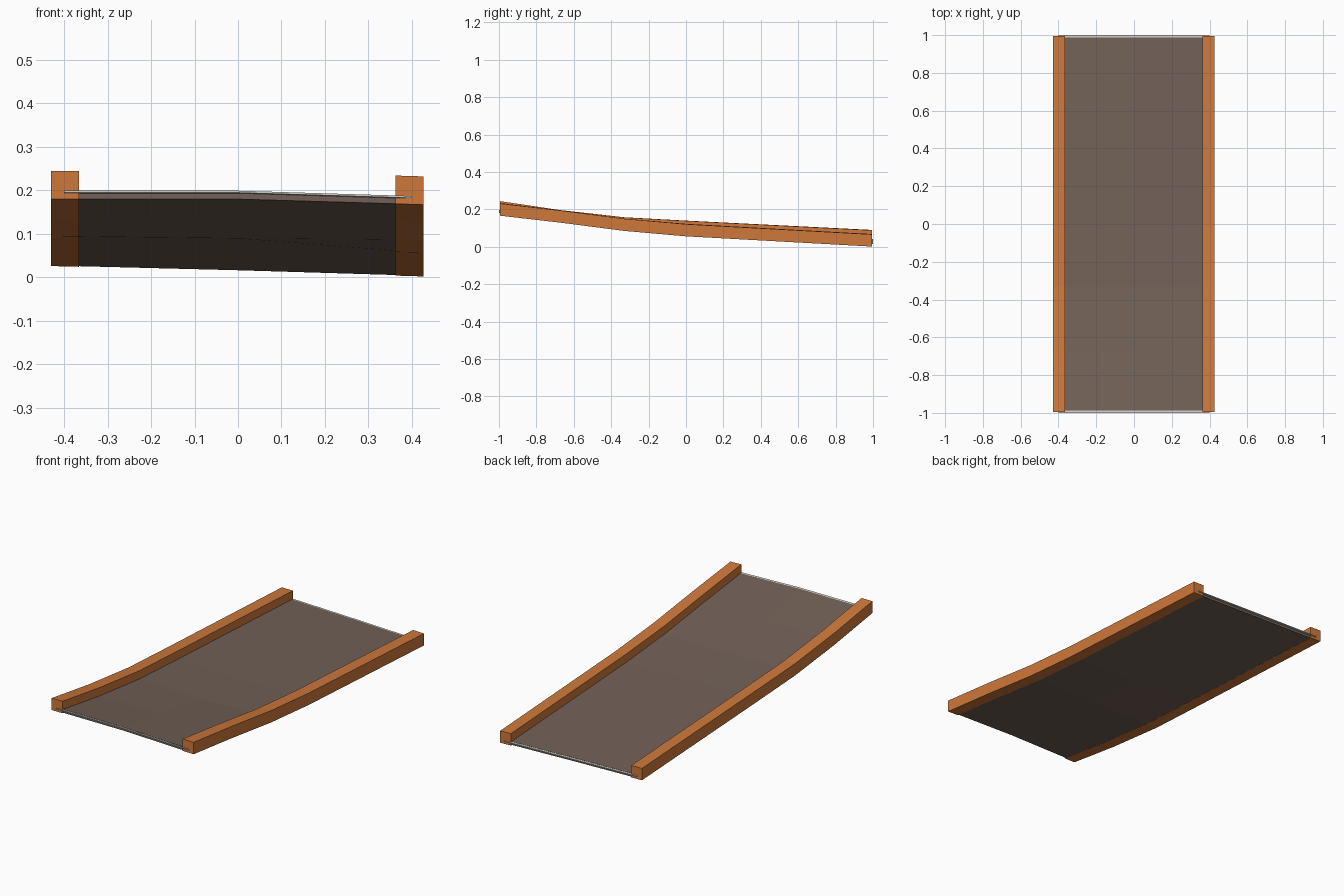
import bpy, bmesh

cube = bpy.data.objects.get("Cube")
if cube:
    bpy.data.objects.remove(cube, do_unlink=True)

# Ground line of the ramp: y, then height at left edge (-x), centre, right edge (+x)
STATIONS = [
    (-1.00, 0.180, 0.180, 0.167),
    (-0.67, 0.131, 0.131, 0.129),
    (-0.33, 0.093, 0.088, 0.085),
    (0.00, 0.075, 0.068, 0.056),
    (1.00, 0.025, 0.014, 0.001),
]
EDGE = 0.43


def base_height(x, y):
    """Height of the twisted underside at a point."""
    def across(row):
        side = row[1] if x < 0 else row[3]
        return row[2] + (side - row[2]) * abs(x) / EDGE
    for a, b in zip(STATIONS, STATIONS[1:]):
        if y <= b[0]:
            t = (y - a[0]) / (b[0] - a[0])
            return across(a) + (across(b) - across(a)) * t
    return across(STATIONS[-1])


def make_material(name, color):
    mat = bpy.data.materials.new(name)
    mat.use_nodes = True
    mat.diffuse_color = (*color, 1)
    mat.node_tree.nodes["Principled BSDF"].inputs["Base Color"].default_value = (*color, 1)
    return mat


def make_strip(name, xs, half_length, low, high, mat):
    """Closed slab following the ramp, between two offsets above the underside."""
    ys = [max(-half_length, min(half_length, row[0])) for row in STATIONS]
    bm = bmesh.new()
    rings = []
    for y in ys:
        ring = [bm.verts.new((x, y, base_height(x, y) + low)) for x in xs]
        ring += [bm.verts.new((x, y, base_height(x, y) + high)) for x in reversed(xs)]
        rings.append(ring)
    for a, b in zip(rings, rings[1:]):
        for i in range(len(a)):
            j = (i + 1) % len(a)
            bm.faces.new((a[i], a[j], b[j], b[i]))
    bm.faces.new(rings[0])
    bm.faces.new(rings[-1])
    bmesh.ops.recalc_face_normals(bm, faces=bm.faces)
    mesh = bpy.data.meshes.new(name)
    bm.to_mesh(mesh)
    bm.free()
    mesh.materials.append(mat)
    obj = bpy.data.objects.new(name, mesh)
    bpy.context.collection.objects.link(obj)
    return obj


orange = make_material("orange_paint", (0.62, 0.19, 0.043))
brown = make_material("grey_brown_deck", (0.168, 0.12, 0.095))
pale = make_material("pale_grey_sheet", (0.62, 0.62, 0.58))

# Side rails
make_strip("right_rail", [-EDGE, -0.365], 0.994, 0, 0.065, orange)
make_strip("left_rail", [0.362, EDGE - 0.003], 0.994, 0, 0.065, orange)

# Deck between the rails
make_strip("deck", [-0.4, 0, 0.4], 0.988, 0.001, 0.0195, brown)

# Thin sheet inside the deck, showing as a lip at both ends
make_strip("end_lip_sheet", [-0.4, 0, 0.4], 1.0, 0.014, 0.0185, pale)
